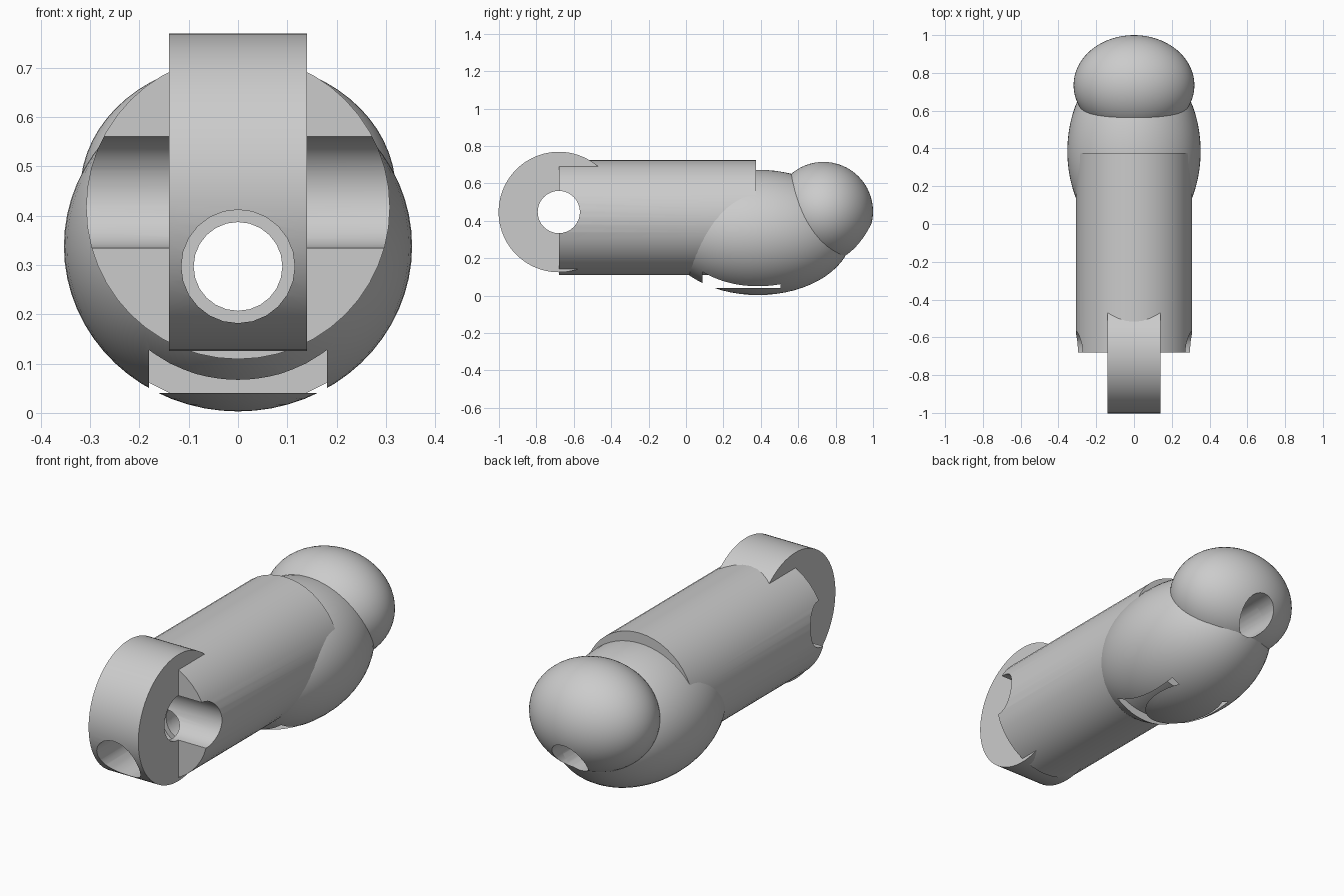
import bpy
from math import pi, radians

cube = bpy.data.objects.get("Cube")
if cube:
    bpy.data.objects.remove(cube, do_unlink=True)

grey = bpy.data.materials.new("plain grey")
grey.use_nodes = True
grey.diffuse_color = (0.6, 0.6, 0.6, 1)
grey.node_tree.nodes["Principled BSDF"].inputs["Base Color"].default_value = (0.6, 0.6, 0.6, 1)


def finish(name):
    """Name the new object, bake its transform and colour it."""
    ob = bpy.context.object
    ob.name = name
    bpy.ops.object.transform_apply(location=True, rotation=True, scale=True)
    ob.data.materials.append(grey)
    return ob


def cylinder(name, axis, radius, start, end, centre, sides):
    """Cylinder along x or y; centre gives the other horizontal value and z."""
    middle = (start + end) / 2
    if axis == "x":
        location, turn = (middle, centre[0], centre[1]), (0, pi / 2, 0)
    else:
        location, turn = (centre[0], middle, centre[1]), (pi / 2, 0, 0)
    bpy.ops.mesh.primitive_cylinder_add(vertices=sides, radius=radius, depth=end - start,
                                        location=location, rotation=turn)
    return finish(name)


def ellipsoid(name, centre, radii):
    bpy.ops.mesh.primitive_uv_sphere_add(segments=64, ring_count=32, radius=1, location=centre)
    bpy.context.object.scale = radii
    return finish(name)


def cut(part, cutters):
    bpy.context.view_layer.objects.active = part
    for cutter in cutters:
        mod = part.modifiers.new("cut", "BOOLEAN")
        mod.operation = "DIFFERENCE"
        mod.solver = "EXACT"
        mod.object = cutter
        bpy.ops.object.modifier_apply(modifier=mod.name)


# Solid parts
barrel = cylinder("barrel", "y", 0.308, -0.68, 0.375, (0, 0.417), 48)
front_disc = cylinder("front_disc", "x", 0.322, -0.14, 0.14, (-0.68, 0.447), 96)
belly = ellipsoid("belly", (0, 0.385, 0.338), (0.353, 0.505, 0.335))
rear_dome = ellipsoid("rear_dome", (0, 0.735, 0.45), (0.32, 0.265, 0.265))

# Cutters: cross hole, stepped long bore, slot under the belly
cross_hole = cylinder("cross_hole", "x", 0.113, -0.6, 0.6, (-0.68, 0.447), 32)
wide_bore = cylinder("wide_bore", "y", 0.115, -1.2, -0.45, (0, 0.297), 24)
long_bore = cylinder("long_bore", "y", 0.09, -1.3, 1.3, (0, 0.297), 24)
bpy.ops.mesh.primitive_cube_add(size=1, location=(0, 0.297, 0.105))
bpy.context.object.scale = (0.36, 0.416, 0.13)
slot = finish("slot")

cut(barrel, [cross_hole, wide_bore, long_bore])
cut(front_disc, [cross_hole, wide_bore, long_bore])
cut(belly, [long_bore, slot])
cut(rear_dome, [long_bore])

for helper in (cross_hole, wide_bore, long_bore, slot):
    bpy.data.objects.remove(helper, do_unlink=True)

# Smooth shading with crisp cut edges
for part in (barrel, front_disc, belly, rear_dome):
    bpy.ops.object.select_all(action="DESELECT")
    part.select_set(True)
    bpy.context.view_layer.objects.active = part
    bpy.ops.object.shade_smooth_by_angle(angle=radians(30))
